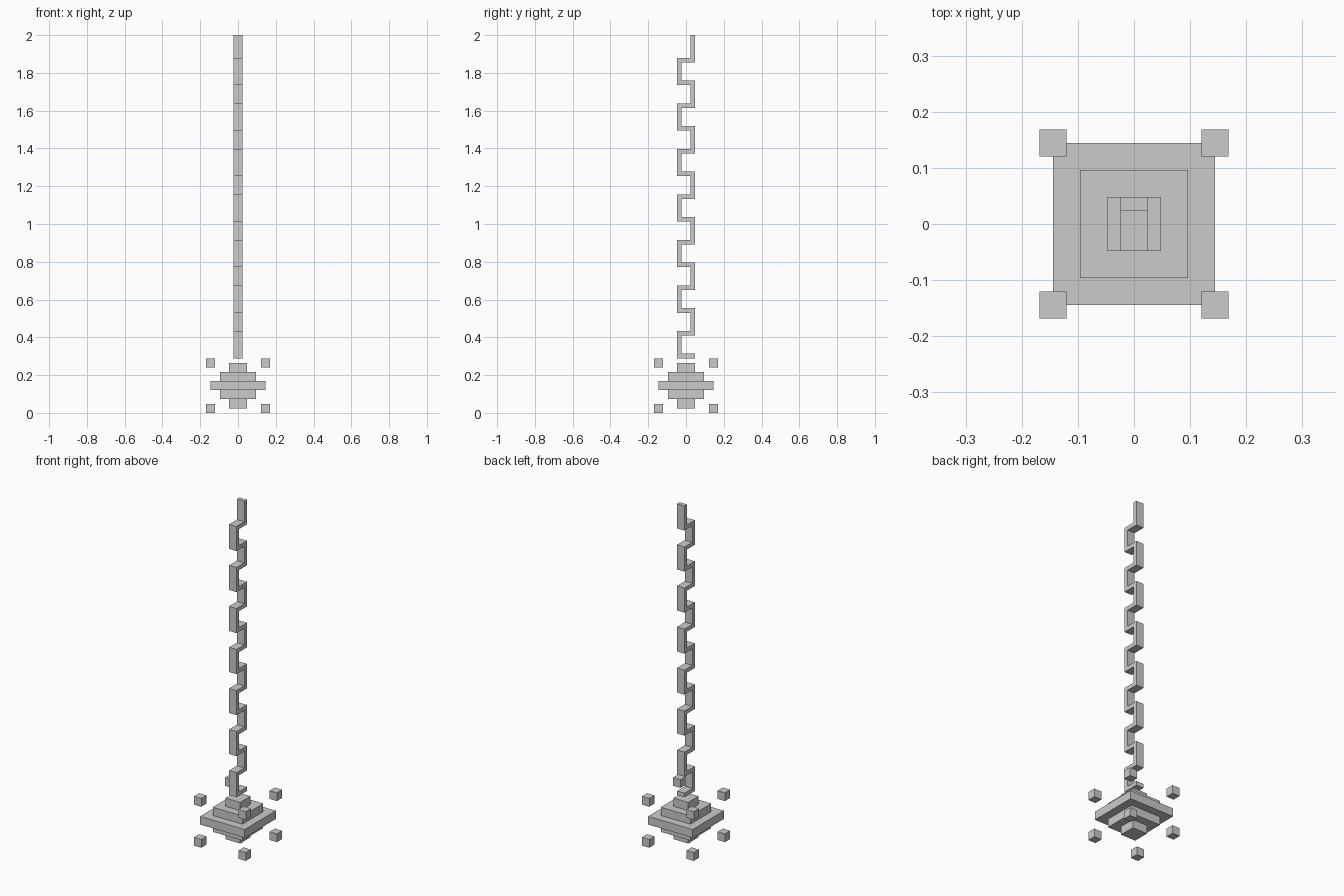
import bpy, bmesh
from mathutils import Vector

if "Cube" in bpy.data.objects:
    bpy.data.objects.remove(bpy.data.objects["Cube"])

U = 2 / 83  # grid unit: the model is 83 units tall
MID = 6     # height of the middle of the lower ornament


def make_object(name, bm, z=0.0):
    bmesh.ops.recalc_face_normals(bm, faces=bm.faces)
    mesh = bpy.data.meshes.new(name)
    bm.to_mesh(mesh)
    bm.free()
    obj = bpy.data.objects.new(name, mesh)
    obj.location.z = z * U
    bpy.context.collection.objects.link(obj)
    return obj


def loft(name, rings, z=0.0):
    """Skin a closed solid through four-point rings."""
    bm = bmesh.new()
    rows = [[bm.verts.new(Vector(p) * U) for p in ring] for ring in rings]
    for a, b in zip(rows, rows[1:]):
        for i in range(4):
            j = (i + 1) % 4
            bm.faces.new((a[i], a[j], b[j], b[i]))
    bm.faces.new(rows[0])
    bm.faces.new(rows[-1])
    return make_object(name, bm, z)


# Stepped core: five square tiers, widest in the middle
rings = []
for tier, h in enumerate((2, 4, 6, 4, 2)):
    for z in (2 * tier - 5, 2 * tier - 3):
        rings.append([(-h, -h, z), (h, -h, z), (h, h, z), (-h, h, z)])
loft("stepped_core", rings, MID)

# Eight floating corner cubes, mirrored from one
bm = bmesh.new()
bmesh.ops.create_cube(bm, size=2 * U)
bmesh.ops.translate(bm, verts=bm.verts, vec=Vector((6, 6, 5)) * U)
cubes = make_object("corner_cubes", bm, MID)
cubes.modifiers.new("mirror", 'MIRROR').use_axis = (True, True, True)

# Zigzag stem: mitred flat strip along a square-wave path in the yz plane
path = [Vector((2, 12.5)), Vector((-1.5, 12.5))]
side = -1.5
for k in range(13):
    z = 17.5 + 5 * k
    path += [Vector((side, z)), Vector((-side, z))]
    side = -side
path.append(Vector((side, 83)))

dirs = [(b - a).normalized() for a, b in zip(path, path[1:])]
rings = []
for i, p in enumerate(path):
    d0, d1 = dirs[max(i - 1, 0)], dirs[min(i, len(dirs) - 1)]
    n0, n1 = Vector((-d0.y, d0.x)), Vector((-d1.y, d1.x))
    off = (n0 + n1) * 0.5 / (1 + n0.dot(n1))
    a, b = p + off, p - off
    rings.append([(-1, a.x, a.y), (1, a.x, a.y), (1, b.x, b.y), (-1, b.x, b.y)])
loft("zigzag_stem", rings)
